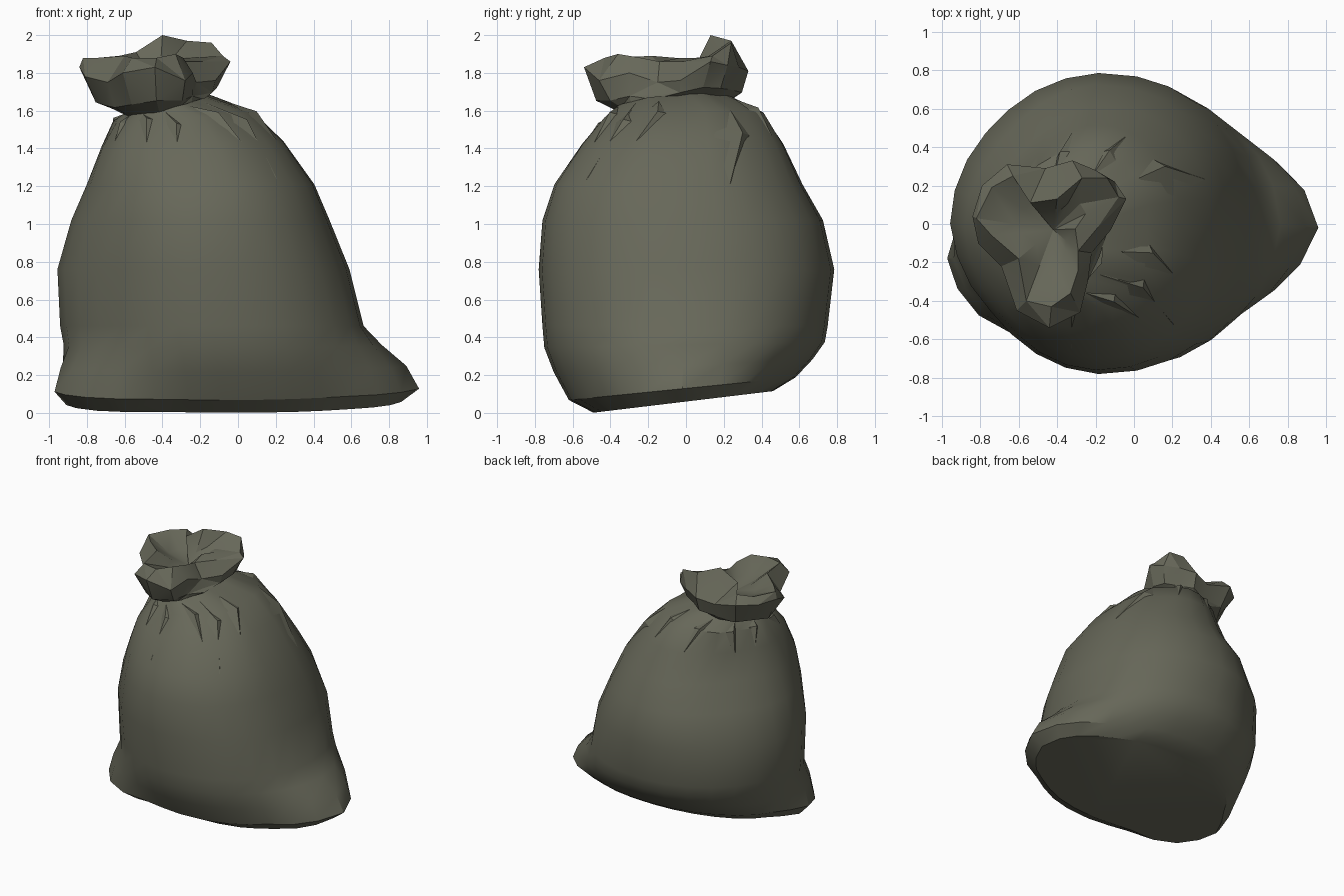
import bpy, bmesh, math
from mathutils import Vector

if "Cube" in bpy.data.objects:
    bpy.data.objects.remove(bpy.data.objects["Cube"])

mat = bpy.data.materials.new("bag_plastic")
mat.diffuse_color = (0.135, 0.137, 0.1, 1)
mat.use_nodes = True
mat.node_tree.nodes["Principled BSDF"].inputs["Base Color"].default_value = mat.diffuse_color


def finish(name, bm, angle):
    bmesh.ops.recalc_face_normals(bm, faces=bm.faces)
    me = bpy.data.meshes.new(name)
    bm.to_mesh(me)
    bm.free()
    me.materials.append(mat)
    ob = bpy.data.objects.new(name, me)
    bpy.context.collection.objects.link(ob)
    bpy.ops.object.select_all(action='DESELECT')
    ob.select_set(True)
    bpy.context.view_layer.objects.active = ob
    bpy.ops.object.shade_smooth_by_angle(angle=math.radians(angle))
    return ob


def loft(bm, loops):
    rows = [[bm.verts.new(p) for p in loop] for loop in loops]
    n = len(rows[0])
    for a, b in zip(rows, rows[1:]):
        for i in range(n):
            j = (i + 1) % n
            bm.faces.new((a[i], a[j], b[j], b[i]))
    return rows


# Body rings: z, x min, x max, y min, y max, tilt along x, tilt along y, pleat depth,
# then pushes at the right corner, left corner, front-left side and back-left side
RINGS = [
    (0.06, -0.80, 0.74, -0.49, 0.46, 0, 0.12, 0, 0.13, 0.15, 0, 0),
    (0.13, -0.88, 0.72, -0.62, 0.58, 0, 0.10, 0, 0.25, 0.13, 0, 0),
    (0.25, -0.905, 0.70, -0.70, 0.67, 0, 0.05, 0, 0.20, 0.07, -0.02, 0),
    (0.36, -0.925, 0.68, -0.75, 0.735, 0, 0.02, 0, 0.085, 0, -0.03, 0),
    (0.46, -0.945, 0.665, -0.76, 0.75, 0, 0, 0, 0, 0, -0.05, 0),
    (0.76, -0.96, 0.59, -0.78, 0.785, 0, 0, 0, 0, 0, -0.06, -0.03),
    (1.02, -0.885, 0.485, -0.76, 0.725, 0, 0, 0, 0, 0, -0.04, -0.05),
    (1.21, -0.80, 0.41, -0.70, 0.62, 0, 0, 0.005, 0, 0, 0, -0.07),
    (1.42, -0.72, 0.25, -0.555, 0.52, 0.03, 0, 0.01, 0, 0, 0.035, -0.07),
    (1.565, -0.66, 0.09, -0.44, 0.42, 0.07, 0.03, 0.03, 0, 0, 0.01, -0.03),
    (1.64, -0.60, -0.15, -0.37, 0.25, 0.22, 0.08, 0.05, 0, 0, 0, 0),
]


def tent(th, centre, half):
    d = abs((th - math.radians(centre) + math.pi) % (2 * math.pi) - math.pi)
    return max(0.0, 1 - d / math.radians(half))


def surface(u, th):
    """Point on the bag skin at ring position u and angle th."""
    i = min(int(u), len(RINGS) - 2)
    f = u - i
    z, x0, x1, y0, y1, tx, ty, d, right, left, fl, bl = [
        a + (b - a) * f for a, b in zip(RINGS[i], RINGS[i + 1])]
    r = 1 - d * (1 + math.cos(7 * th + 0.6 * math.sin(2 * th)))
    c, s = math.cos(th), math.sin(th)
    if c > 0:  # right half is a little squarer
        c, s = c ** 0.9, math.copysign(abs(s) ** 0.9, s)
    push = (right * tent(th, 2, 44) + left * min(1, 1.6 * tent(th, 210, 38))
            + fl * tent(th, 222, 45) + bl * tent(th, 135, 45))
    x = (x0 + x1) / 2 + (x1 - x0) / 2 * r * c + push * math.cos(th)
    y = (y0 + y1) / 2 + (y1 - y0) / 2 * r * s + push * math.sin(th)
    return Vector((x, y, z + tx * (x + 0.38) + ty * y))


# Main sack with its two pinched bottom corners
SEG = 28
bm = bmesh.new()
rows = loft(bm, [[surface(u, 2 * math.pi * k / SEG) for k in range(SEG)]
                 for u in range(len(RINGS))])
bm.faces.new(rows[0])
finish("bag_body", bm, 30)

# Gathered folds running down from the tie: top angle, tip angle, top u, tip u, half width, height
FOLDS = [
    (345, 335, 9.6, 8.0, 8, 0.02), (318, 312, 9.8, 7.1, 8, 0.025),
    (292, 300, 9.8, 8.0, 6, 0.025), (262, 258, 9.8, 7.2, 6, 0.02),
    (235, 240, 9.8, 8.1, 6, 0.02), (205, 212, 9.8, 7.6, 6, 0.02),
    (172, 168, 9.8, 8.1, 6, 0.02), (140, 148, 9.8, 7.8, 6, 0.02),
    (105, 100, 9.8, 8.0, 6, 0.02), (62, 66, 9.7, 8.2, 6, 0.02),
    (34, 22, 9.0, 7.0, 13, 0.025),
]
bm = bmesh.new()
for a0, a1, u0, u1, w, h in FOLDS:
    am, um = math.radians(a0 * 0.6 + a1 * 0.4), u0 * 0.6 + u1 * 0.4
    w = math.radians(w)
    top, tip = surface(u0, math.radians(a0)), surface(u1, math.radians(a1))
    left, right = surface(um, am - w), surface(um, am + w)
    ridge = surface(um, am + w * 0.4)
    ridge += Vector((math.cos(am), math.sin(am), 0.5)) * h
    t, l, r, b, m = [bm.verts.new(p) for p in (top, left, right, tip, ridge)]
    for f in ((t, l, m), (l, b, m), (b, r, m), (r, t, m)):
        bm.faces.new(f)
finish("gathered_folds", bm, 25)

# Flared top: widest line, then rim line, counter-clockwise from the right
FLARE = [(-.04, .13, 1.86), (-.10, .22, 1.84), (-.20, .28, 1.83), (-.32, .33, 1.81),
         (-.46, .29, 1.78), (-.66, .31, 1.83), (-.79, .20, 1.83), (-.84, .04, 1.83),
         (-.81, -.10, 1.78), (-.69, -.22, 1.75), (-.61, -.45, 1.80), (-.44, -.54, 1.83),
         (-.28, -.46, 1.76), (-.24, -.30, 1.80), (-.22, -.15, 1.75), (-.12, -.03, 1.76)]
RIM = [(-.08, .14, 1.89), (-.14, .24, 1.96), (-.27, .24, 1.97), (-.40, .13, 2.0),
       (-.54, .11, 1.91), (-.63, .25, 1.89), (-.74, .19, 1.88), (-.82, .03, 1.88),
       (-.74, -.06, 1.88), (-.60, -.18, 1.89), (-.56, -.40, 1.88), (-.43, -.43, 1.88),
       (-.33, -.36, 1.90), (-.29, -.24, 1.88), (-.29, -.14, 1.86), (-.19, -.02, 1.86)]
neck, lobe, inner = [], [], []
for i, (p, q) in enumerate(zip(FLARE, RIM)):
    th = math.atan2((p[1] + 0.06) / 0.3, (p[0] + 0.38) / 0.215)
    x, y = -0.38 + 0.215 * math.cos(th), -0.06 + 0.3 * math.sin(th)
    n = Vector((x, y, 1.63 + 0.22 * (x + 0.38) + 0.08 * y))
    neck.append(n)
    m = n.lerp(Vector(p), 0.65 if i % 2 else 0.5)  # alternating pleats
    m.z = n.z + 0.25 * (p[2] - n.z)
    lobe.append(m)
    c = Vector(q).lerp(Vector((-0.42, -0.03, 1.75)), 0.5)
    c.z = 1.88 if i in (0, 1, 2, 15) else 1.8 + 0.3 * (q[2] - 1.88)
    inner.append(c)
bm = bmesh.new()
rows = loft(bm, [neck, lobe, FLARE, RIM, inner])
pit = bm.verts.new((-0.42, -0.03, 1.76))
for i in range(16):
    bm.faces.new((rows[-1][i], rows[-1][(i + 1) % 16], pit))
bmesh.ops.triangulate(bm, faces=bm.faces)
finish("flared_top", bm, 20)
